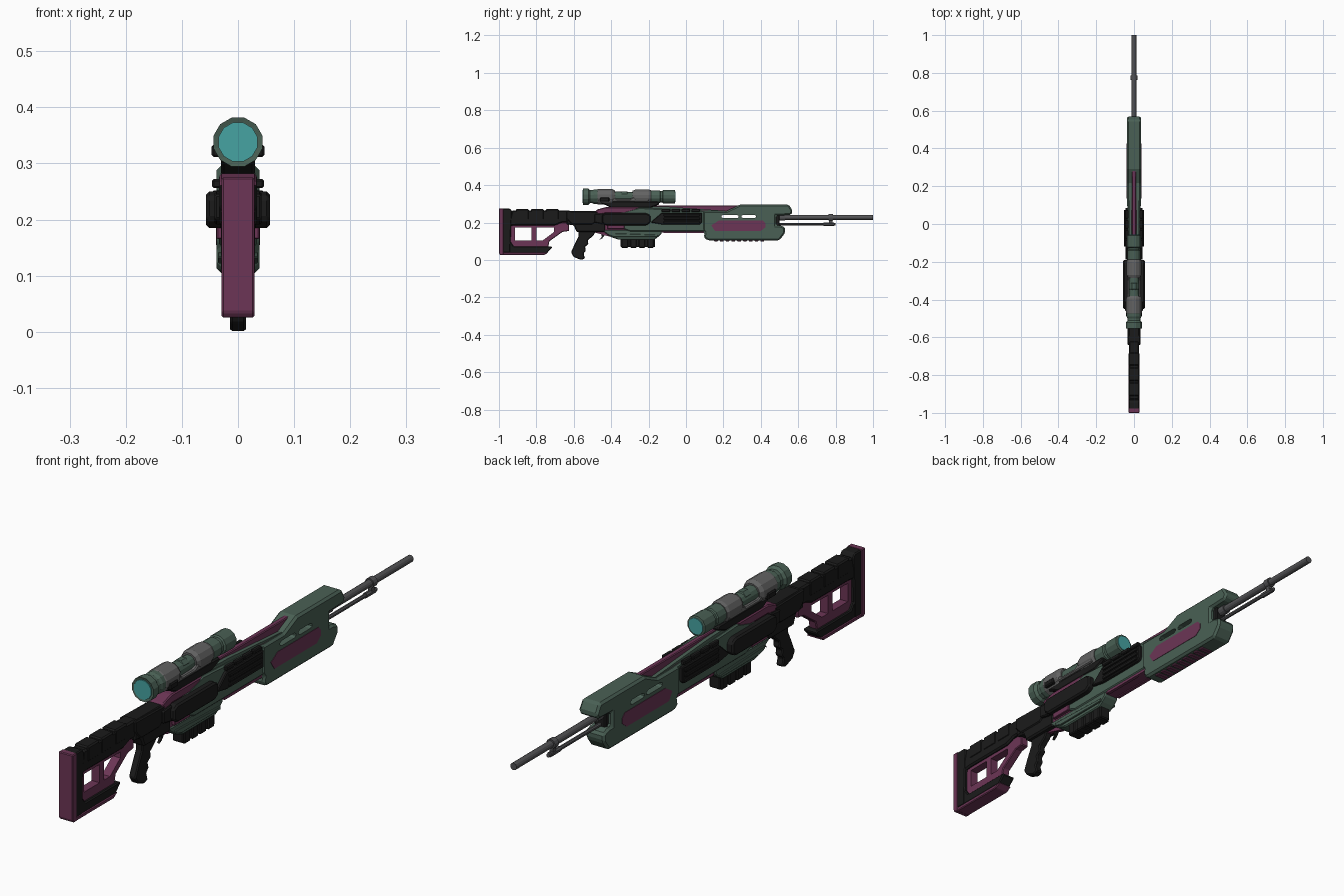
import bpy, bmesh, math


def mat(name, r, g, b):
    m = bpy.data.materials.new(name)
    m.diffuse_color = (r, g, b, 1)
    return m


GREEN = mat("dull green", 0.068, 0.118, 0.09)
PURPLE = mat("plum", 0.15, 0.036, 0.092)
BLACK = mat("near black", 0.011, 0.011, 0.011)
GRAY = mat("scope gray", 0.125, 0.125, 0.125)
STEEL = mat("barrel steel", 0.085, 0.085, 0.09)
TEAL = mat("lens teal", 0.062, 0.37, 0.36)


def finish(name, bm, m, bevel=0):
    bmesh.ops.recalc_face_normals(bm, faces=bm.faces)
    me = bpy.data.meshes.new(name)
    bm.to_mesh(me)
    bm.free()
    me.materials.append(m)
    ob = bpy.data.objects.new(name, me)
    bpy.context.collection.objects.link(ob)
    if bevel:
        b = ob.modifiers.new("bevel", 'BEVEL')
        b.width, b.segments, b.limit_method = bevel, 1, 'ANGLE'
    return ob


def plate(name, pts, x0, x1, m, bevel=0):
    """Side profile of (y, z) points extruded from x0 to x1."""
    bm = bmesh.new()
    a = [bm.verts.new((x0, y, z)) for y, z in pts]
    b = [bm.verts.new((x1, y, z)) for y, z in pts]
    bm.faces.new(a)
    bm.faces.new(b[::-1])
    n = len(pts)
    for i in range(n):
        j = (i + 1) % n
        bm.faces.new((a[i], b[i], b[j], a[j]))
    return finish(name, bm, m, bevel)


def solid(name, pts, w, m, bevel=0):
    return plate(name, pts, -w, w, m, bevel)


def rect(y0, y1, z0, z1):
    return [(y0, z0), (y1, z0), (y1, z1), (y0, z1)]


def sides(name, pts, x0, x1, m, bevel=0):
    """Same plate on both sides."""
    for s, label in ((1, "right"), (-1, "left")):
        plate(f"{name}_{label}", pts, s * x0, s * x1, m, bevel)


def lathe(name, prof, z, m, n=12):
    """(y, radius) profile turned around a lengthwise axis at height z."""
    bm = bmesh.new()
    rings = []
    for y, r in prof:
        rings.append([bm.verts.new((r * math.sin(2 * math.pi * (i + .5) / n), y,
                                    z + r * math.cos(2 * math.pi * (i + .5) / n))) for i in range(n)])
    for p, q in zip(rings, rings[1:]):
        for i in range(n):
            j = (i + 1) % n
            bm.faces.new((p[i], p[j], q[j], q[i]))
    bm.faces.new(rings[0])
    bm.faces.new(rings[-1])
    return finish(name, bm, m)


def cut(ob, name, pts):
    c = solid(name, pts, 0.1, BLACK)
    c.hide_render = True
    c.hide_viewport = True
    mod = ob.modifiers.new("cut", 'BOOLEAN')
    mod.operation, mod.object, mod.solver = 'DIFFERENCE', c, 'EXACT'


# Stock: plum pad, black upper and butt, plum open frame
solid("butt_pad", [(-1, .035), (-.992, .025), (-.975, .025), (-.975, .275), (-1, .275)], .029, PURPLE, .003)
solid("butt_plate", [(-.985, .037), (-.94, .037), (-.935, .18), (-.93, .26), (-.94, .274), (-.985, .274)], .0275, BLACK, .004)
solid("stock_top", [(-.95, .18), (-.91, .185), (-.70, .185), (-.66, .20), (-.62, .20), (-.62, .265), (-.93, .265)],
      .026, BLACK, .006)
for i, y in enumerate((-.91, -.83, -.75)):
    solid(f"cheek_pad_{i}", rect(y, y + .07, .215, .271), .028, BLACK, .005)
frame = solid("stock_frame", [(-.95, .055), (-.74, .055), (-.73, .10), (-.66, .15), (-.625, .155), (-.625, .20),
                              (-.95, .20)], .016, PURPLE, .003)
cut(frame, "stock_hole_rear", rect(-.915, -.825, .105, .172))
cut(frame, "stock_hole_front", [(-.80, .105), (-.765, .105), (-.705, .15), (-.705, .172), (-.80, .172)])
solid("stock_lower", [(-.96, .037), (-.745, .037), (-.715, .066), (-.72, .072), (-.92, .072), (-.94, .10), (-.96, .10)],
      .026, BLACK, .004)
solid("stock_underside", [(-.98, .025), (-.76, .025), (-.735, .04), (-.98, .04)], .028, PURPLE, .003)

# Grip and trigger
solid("grip", [(-.575, .16), (-.575, .125), (-.595, .085), (-.615, .04), (-.60, .015), (-.56, 0), (-.54, .008),
               (-.548, .035), (-.535, .05), (-.54, .07), (-.522, .085), (-.525, .105), (-.495, .13), (-.48, .16)],
      .014, BLACK, .004)
solid("trigger", [(-.455, .15), (-.45, .125), (-.462, .107), (-.448, .115), (-.437, .13), (-.437, .15)], .005, BLACK)
solid("trigger_guard", [(-.50, .15), (-.41, .125), (-.40, .13), (-.42, .15)], .008, PURPLE)

# Receiver
solid("receiver_rear", [(-.64, .19), (-.60, .185), (-.585, .148), (-.43, .148), (-.43, .262), (-.64, .262)],
      .030, BLACK, .006)
solid("receiver_shoulder", [(-.64, .222), (-.61, .19), (-.50, .19), (-.47, .215), (-.47, .258), (-.64, .262)],
      .034, BLACK, .004)
solid("receiver_core", [(-.48, .15), (.14, .145), (.14, .262), (-.12, .272), (-.43, .272), (-.48, .24)], .026, PURPLE)
solid("receiver_cover", [(-.49, .235), (-.46, .235), (-.43, .25), (-.29, .25), (-.25, .282), (-.43, .282), (-.48, .268)],
      .033, PURPLE, .004)
solid("receiver_body", [(-.36, .175), (-.30, .152), (.11, .152), (.14, .16), (.14, .26), (-.10, .272), (-.25, .28),
                        (-.36, .25)], .034, GREEN, .005)
solid("top_rail", rect(-.30, .30, .25, .291), .010, PURPLE, .003)
sides("rail_shoulder", [(-.27, .262), (.22, .255), (.22, .262), (-.10, .285), (-.24, .288)], .012, .026, GREEN)
sides("lower_trim", rect(-.12, .11, .143, .153), .018, .030, PURPLE)

# Side boxes with raised covers
sides("side_box", [(-.45, .20), (-.43, .185), (-.21, .185), (-.19, .20), (-.19, .238), (-.21, .25), (-.43, .25),
                   (-.45, .24)], .025, .057, BLACK, .006)
sides("side_box_step", [(-.49, .20), (-.44, .19), (-.44, .25), (-.49, .245)], .025, .042, BLACK, .004)
sides("side_vent", rect(-.42, -.33, .165, .187), .02, .038, PURPLE, .002)
# Side panels: rail frame, grooves and top blocks
sides("side_panel", [(-.19, .20), (-.13, .19), (.075, .19), (.085, .20), (.085, .252), (-.13, .252)],
      .03, .046, BLACK, .003)
for i in range(3):
    sides(f"panel_rib_{i}", rect(-.12, .075, .195 + i * .019, .207 + i * .019), .044, .052, BLACK, .002)
for i in range(4):
    y = -.13 + i * .053
    sides(f"panel_block_{i}", rect(y, y + .046, .256, .272), .03, .046, BLACK, .003)

# Underframe and magazine
solid("underframe", [(-.44, .15), (-.40, .122), (-.36, .108), (-.17, .108), (-.15, .122), (-.13, .14), (-.13, .16),
                     (-.44, .16)], .030, GREEN, .004)
sides("underframe_rail", [(-.41, .132), (-.38, .122), (-.15, .122), (-.15, .134), (-.38, .142), (-.41, .142)],
      .028, .036, GREEN, .002)
solid("magazine", rect(-.35, -.165, .068, .13), .022, BLACK, .004)
for i in range(4):
    y = -.345 + i * .046
    solid(f"magazine_rib_{i}", rect(y, y + .035, .065, .112), .026, BLACK, .004)

# Handguard with notched muzzle end and through slots
guard = solid("handguard", [(.10, .145), (.095, .12), (.115, .105), (.50, .105), (.53, .145), (.53, .175), (.50, .185),
                            (.48, .185), (.48, .237), (.56, .24), (.572, .26), (.55, .296), (.29, .296), (.215, .261),
                            (.09, .261), (.09, .16)], .038, GREEN, .008)
for i, (a, b) in enumerate(((.19, .282), (.296, .375))):
    cut(guard, f"slot_cutter_{i}", [(a, .228), (a + .01, .223), (b - .01, .223), (b, .228), (b, .236), (b - .01, .241),
                                    (a + .01, .241), (a, .236)])
sides("handguard_inlay", [(.135, .185), (.155, .155), (.40, .155), (.425, .175), (.425, .195), (.41, .21), (.175, .21)],
      .03, .0395, PURPLE)
for i in range(9):
    y = .15 + i * .031
    solid(f"underside_tooth_{i}", rect(y, y + .02, .099, .112), .024, PURPLE, .002)

# Barrel, lower rod and their clamp
solid("barrel_base", rect(.46, .50, .18, .243), .022, BLACK, .004)
lathe("barrel", [(.47, .013), (1, .013)], .227, STEEL)
lathe("barrel_collar", [(.48, .017), (.53, .017)], .227, STEEL)
lathe("barrel_ring", [(.762, .018), (.785, .018)], .227, STEEL)
lathe("lower_rod", [(.47, .0075), (.80, .0075)], .191, STEEL, 8)
lathe("lower_rod_tip", [(.735, .010), (.79, .010)], .191, STEEL, 8)
solid("rod_clamp", rect(.765, .782, .19, .225), .007, STEEL)

# Scope
Z = .338
lathe("eyepiece", [(-.55, .037), (-.552, .045), (-.522, .045), (-.512, .036), (-.50, .036), (-.49, .041), (-.47, .041),
                   (-.46, .030), (-.28, .026), (-.20, .030), (-.185, .035), (-.14, .035), (-.136, .031), (-.126, .031),
                   (-.122, .037), (-.06, .037), (-.058, .030)], Z, GREEN)
lathe("lens_rear", [(-.554, .036), (-.548, .036)], Z, TEAL)
lathe("lens_front", [(-.062, .030), (-.055, .030)], Z, TEAL)
lathe("scope_clamp_rear", [(-.485, .036), (-.47, .043), (-.395, .043), (-.38, .034)], Z, GRAY)
lathe("scope_clamp_front", [(-.285, .033), (-.27, .040), (-.20, .040), (-.188, .036)], Z, GRAY)
sides("scope_saddle", [(-.47, .312), (-.20, .312), (-.20, .342), (-.27, .342), (-.30, .325), (-.37, .325), (-.40, .342),
                       (-.47, .342)], .01, .036, GRAY, .004)
sides("scope_knob", rect(-.46, -.41, .311, .334), .03, .047, BLACK, .004)
lathe("scope_turret", [(-.35, .020), (-.345, .025), (-.315, .025), (-.31, .020)], Z + .006, GREEN, 8)
solid("scope_mount", [(-.46, .305), (-.43, .293), (-.40, .278), (-.19, .278), (-.14, .298), (-.15, .312), (-.45, .315)],
      .030, BLACK, .005)
